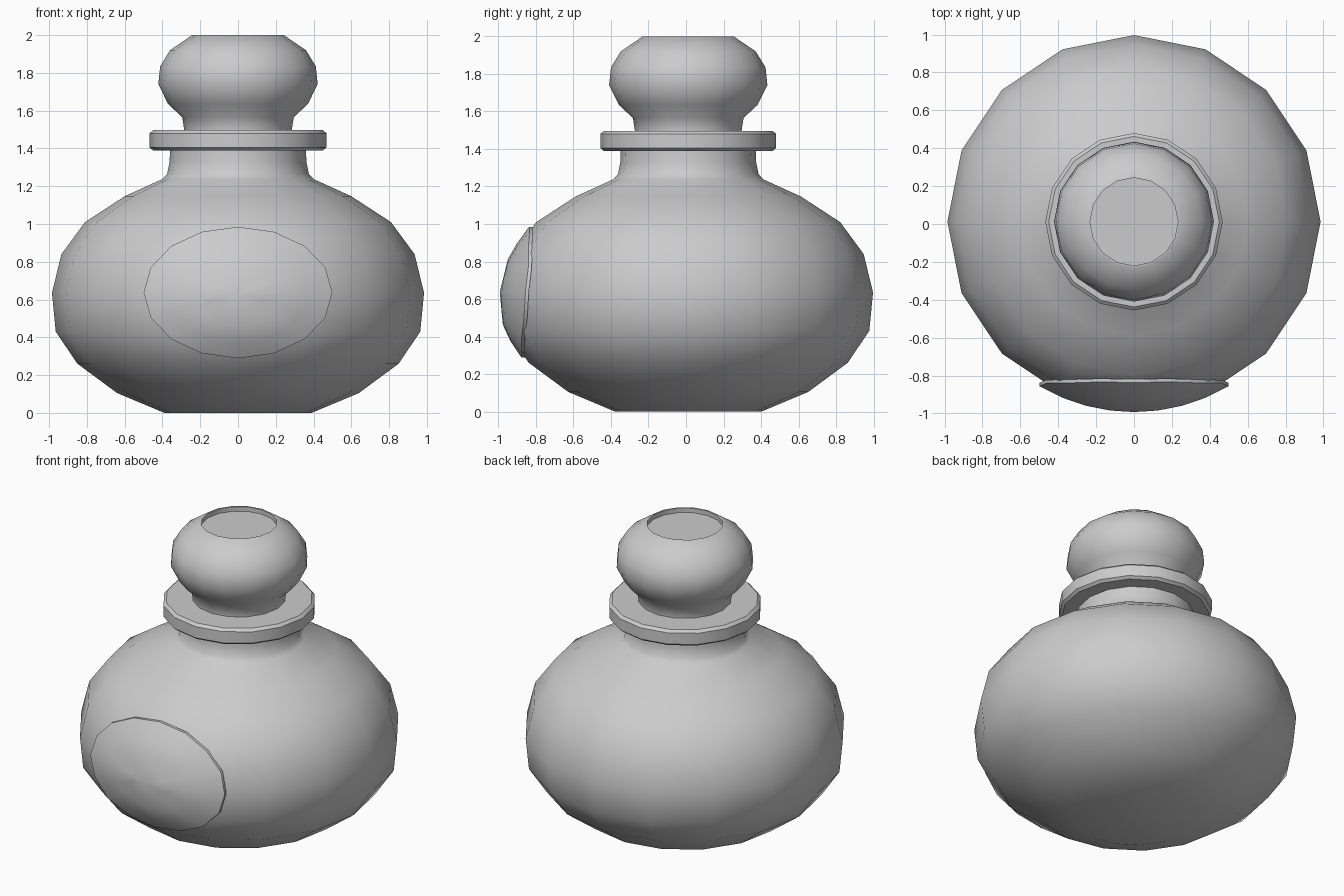
import bpy, bmesh, math

if "Cube" in bpy.data.objects:
    bpy.data.objects.remove(bpy.data.objects["Cube"])

CY = 0.012   # y centre of the turned parts
SIDES = 16


def finish(name, bm, angle=40):
    bmesh.ops.recalc_face_normals(bm, faces=bm.faces)
    mesh = bpy.data.meshes.new(name)
    bm.to_mesh(mesh)
    bm.free()
    obj = bpy.data.objects.new(name, mesh)
    bpy.context.collection.objects.link(obj)
    bpy.ops.object.select_all(action='DESELECT')
    obj.select_set(True)
    bpy.context.view_layer.objects.active = obj
    bpy.ops.object.shade_smooth_by_angle(angle=math.radians(angle))
    return obj


def lathe(name, profile, closed=False):
    """Turn (radius, z) points around the vertical axis; cap the ends or close the loop."""
    bm = bmesh.new()
    rings = []
    for r, z in profile:
        rings.append([bm.verts.new((r * math.cos(2 * math.pi * i / SIDES),
                                    CY + r * math.sin(2 * math.pi * i / SIDES), z))
                      for i in range(SIDES)])
    pairs = list(zip(rings, rings[1:]))
    if closed:
        pairs.append((rings[-1], rings[0]))
    else:
        bm.faces.new(rings[0])
        bm.faces.new(rings[-1])
    for a, b in pairs:
        for i in range(SIDES):
            j = (i + 1) % SIDES
            bm.faces.new((a[i], a[j], b[j], b[i]))
    return finish(name, bm)


# Round body with short neck
body = [(0.39, 0), (0.64, 0.105), (0.85, 0.26), (0.965, 0.43), (0.985, 0.635),
        (0.935, 0.84), (0.81, 1.01), (0.60, 1.147), (0.40, 1.238),
        (0.375, 1.265), (0.362, 1.33), (0.36, 1.40)]
lathe("bottle_body", body)

# Flat collar around the mouth
lathe("neck_collar", [(0.28, 1.39), (0.45, 1.39), (0.468, 1.405), (0.468, 1.48),
                      (0.45, 1.497), (0.28, 1.497)], closed=True)

# Stopper with a shallow recess on top
lathe("stopper", [(0.28, 1.40), (0.285, 1.50), (0.295, 1.565), (0.37, 1.635),
                  (0.422, 1.74), (0.412, 1.835), (0.36, 1.92), (0.243, 2.0),
                  (0.232, 2.0), (0.232, 1.97)])


# Oval label wrapped on the front of the body
def body_radius(z):
    for (r0, z0), (r1, z1) in zip(body, body[1:]):
        if z0 <= z <= z1:
            return r0 + (r1 - r0) * (z - z0) / (z1 - z0)


def label_point(x, z):
    r = body_radius(z)
    return (x, CY - math.sqrt(r * r - x * x) - 0.02, z)


bm = bmesh.new()
centre = bm.verts.new(label_point(0, 0.637))
previous = None
for t in (0.25, 0.5, 0.75, 1.0):
    ring = [bm.verts.new(label_point(0.5 * t * math.cos(2 * math.pi * i / SIDES),
                                     0.637 + 0.348 * t * math.sin(2 * math.pi * i / SIDES)))
            for i in range(SIDES)]
    for i in range(SIDES):
        j = (i + 1) % SIDES
        if previous:
            bm.faces.new((previous[i], ring[i], ring[j], previous[j]))
        else:
            bm.faces.new((centre, ring[i], ring[j]))
    previous = ring

# Give the label its thickness towards the body
extruded = bmesh.ops.extrude_face_region(bm, geom=bm.faces[:], use_keep_orig=True)
for v in extruded["geom"]:
    if isinstance(v, bmesh.types.BMVert):
        v.co.y += 0.018
finish("oval_label", bm)
